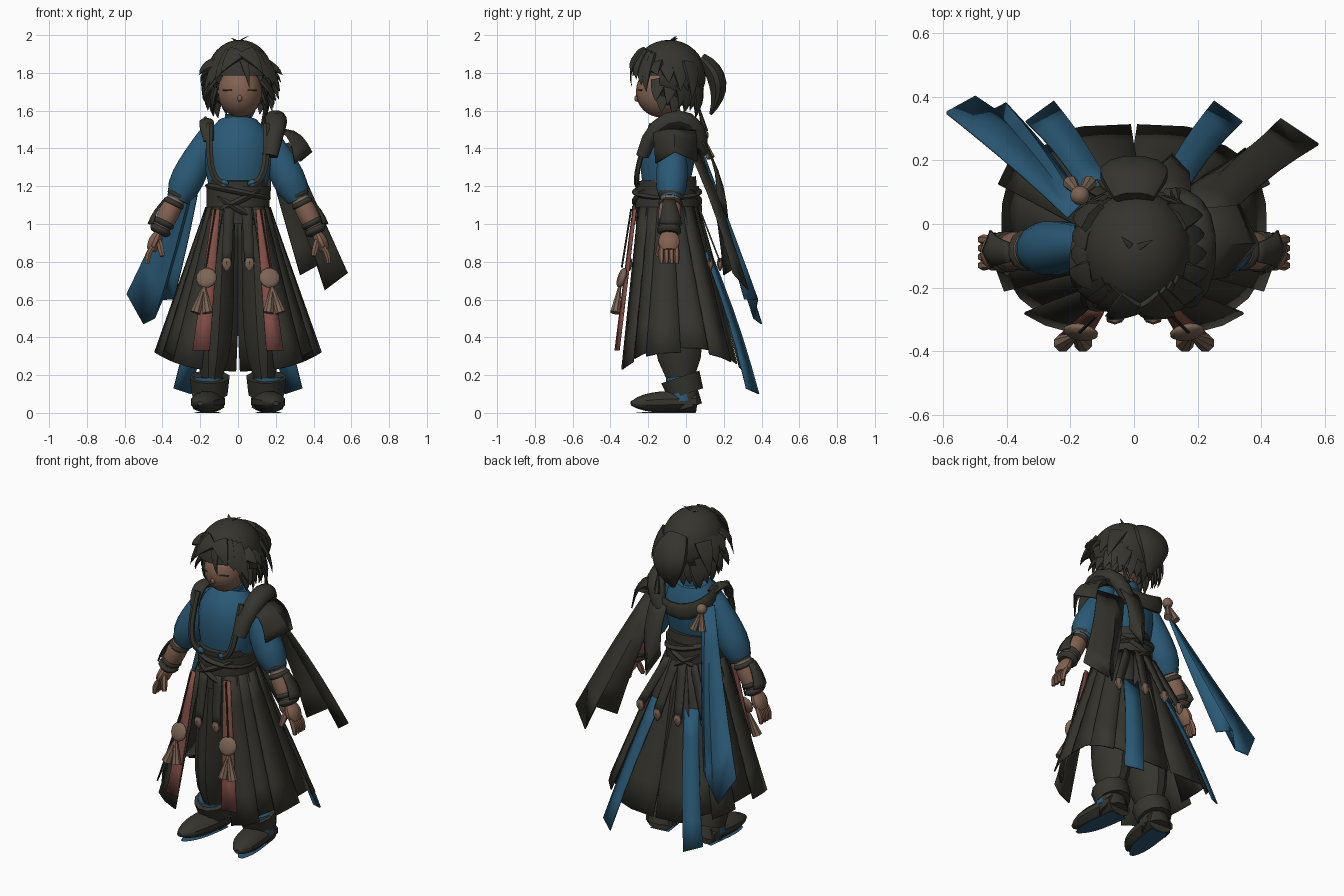
import bpy, bmesh, math
from mathutils import Vector

cube = bpy.data.objects.get("Cube")
if cube:
    bpy.data.objects.remove(cube, do_unlink=True)


def material(name, red_part, green_part, blue_part):
    result = bpy.data.materials.new(name)
    result.use_nodes = True
    color = (red_part, green_part, blue_part, 1)
    result.diffuse_color = color
    result.node_tree.nodes["Principled BSDF"].inputs["Base Color"].default_value = color
    return result


dark = material("charcoal cloth", .036, .035, .027)
blue = material("deep blue cloth", .023, .1, .18)
skin = material("warm skin", .22, .12, .08)
red = material("faded red cloth", .23, .078, .063)
tan = material("tan wood", .2, .128, .088)
across, depthwise, upward = Vector((1, 0, 0)), Vector((0, 1, 0)), Vector((0, 0, 1))
parts = []


# Radius rules along a tube, from its start (0) to its end (1)
def even(t):
    return 1


def flare(t):
    return .3 + .7 * t


def barrel(t):
    return .7 + .3 * math.sin(math.pi * t)


def leaf(t):
    return math.sin(math.pi * (.2 + .75 * t))


def spike(t):
    return 1.03 - t ** 1.3


def bulb(t):
    return .7 + .4 * t - .6 * t ** 6


def puffed(t):
    return .55 + .55 * t - .5 * t ** 8


def shoe(t):
    return 1 - .8 * t ** 4


def finish(name, bm, mat, thickness=0):
    bmesh.ops.recalc_face_normals(bm, faces=bm.faces)
    mesh = bpy.data.meshes.new(name)
    bm.to_mesh(mesh)
    bm.free()
    mesh.materials.append(mat)
    part = bpy.data.objects.new(name, mesh)
    bpy.context.collection.objects.link(part)
    if thickness:
        modifier = part.modifiers.new("thickness", 'SOLIDIFY')
        modifier.thickness, modifier.offset = thickness, 0
    parts.append(part)


def bezier(points, t):
    points = [Vector(p) for p in points]
    while len(points) > 1:
        points = [a.lerp(b, t) for a, b in zip(points, points[1:])]
    return points[0]


def tube(name, points, width, depth, mat, profile=even, ref=depthwise, sides=12, steps=8):
    """Oval tube along a smooth path; depth is measured along ref."""
    bm, rings = bmesh.new(), []
    for i in range(steps + 1):
        t = i / steps
        center = bezier(points, t)
        along = (bezier(points, t + .01) - bezier(points, t - .01)).normalized()
        b = (ref - along * ref.dot(along)).normalized()
        a = b.cross(along)
        turns = [math.tau * (k + .5) / sides for k in range(sides)]
        ring = [center + (a * math.cos(u) * width + b * math.sin(u) * depth) * profile(t) for u in turns]
        rings.append([bm.verts.new((p.x, p.y, max(p.z, 0))) for p in ring])
    for low, high in zip(rings, rings[1:]):
        for k in range(sides):
            bm.faces.new((low[k - 1], low[k], high[k], high[k - 1]))
    bm.faces.new(rings[0])
    bm.faces.new(rings[-1])
    finish(name, bm, mat)


def sheet(name, start, end, bottom, mat, sag=(0, 0, 0), rows=5):
    """Cloth hung from the straight edge start-end down to the bottom points."""
    bm, grid = bmesh.new(), []
    top = [Vector(start).lerp(Vector(end), i / (len(bottom) - 1)) for i in range(len(bottom))]
    for row in range(rows + 1):
        t = row / rows
        bend = Vector(sag) * math.sin(t * math.pi)
        grid.append([bm.verts.new(a.lerp(Vector(b), t) + bend) for a, b in zip(top, bottom)])
    for high, low in zip(grid, grid[1:]):
        for k in range(len(bottom) - 1):
            bm.faces.new((high[k], high[k + 1], low[k + 1], low[k]))
    finish(name, bm, mat, .008)


def ball(name, center, radii, mat, keep=lambda c: True):
    bm = bmesh.new()
    bmesh.ops.create_uvsphere(bm, u_segments=24, v_segments=16, radius=1)
    for v in bm.verts:
        v.co = [c + a * b for c, a, b in zip(center, v.co, radii)]
    gone = [f for f in bm.faces if not keep(f.calc_center_median())]
    bmesh.ops.delete(bm, geom=gone, context='FACES')
    finish(name, bm, mat)


def lock(name, base, tip, width=.05, puff=.03):
    """Pointed hair lock that bulges away from the head."""
    middle = Vector(base).lerp(Vector(tip), .5)
    outward = (middle - Vector((.01, -.1, 1.78))).normalized()
    tube(name, [base, middle + outward * puff, tip], width, width * .35, dark, spike, outward, 6, 4)


def oval(angle, wide, deep, y, z, power=1):
    """Point on a squarish oval; angle zero is the front, growing to the left."""
    s, c = math.sin(math.radians(angle)), math.cos(math.radians(angle))
    return Vector((math.copysign(abs(s) ** power, s) * wide,
                   y - math.copysign(abs(c) ** power, c) * deep, z))


# Head
ball("face", (.01, -.135, 1.7), (.118, .13, .135), skin)
ball("nose", (.01, -.258, 1.665), (.012, .016, .018), skin)
tube("neck", [(0, -.07, 1.5), (0, -.08, 1.62)], .05, .05, skin)

# Hair
ball("hair_cap", (.01, -.09, 1.785), (.175, .195, .19), dark,
     lambda c: c.z > 1.8 or c.y > -.14 and c.z > 1.62)
lock("center_lock", (.03, -.27, 1.87), (.06, -.285, 1.72), .025)
lock("crown_tuft", (0, -.08, 1.96), (.06, -.05, 1.995), .014, .01)
lock("crown_tuft", (0, -.08, 1.96), (-.04, -.04, 1.985), .014, .01)
for side in (-1, 1):
    for i in range(4):
        y, t = -.16 + .06 * i, i / 3
        x = .02 + side * .02
        lock("fringe", (x + side * .07 * t, -.24 + .04 * t, 1.91 - .02 * t),
             (x + side * (.09 + .09 * t), -.29 + .08 * t, 1.8 - .1 * t), .055)
        lock("side_spike", (side * .13, y, 1.85), (.015 + side * (.22 - .02 * t), y + .01, 1.79 - .13 * t), .055)
        lock("side_lock", (side * .13, y + .02, 1.76), (.01 + side * (.19 - .02 * t), y, 1.65 - .05 * t))
        lock("ear_lock", (side * .12, y + .04, 1.72), (.01 + side * .14, y + .03, 1.59 - .02 * (i % 2)))
for i in range(6):
    x = .044 * (i - 2.4)
    lock("nape_lock", (x, .05, 1.72), (x, .05, 1.56 + .02 * (i % 2)))
tube("tied_back_hair", [(0, .08, 1.88), (0, .23, 1.76), (0, .13, 1.58)], .11, .05, dark, leaf)
tube("hair_string", [(.13, .04, 1.82), (.14, .07, 1.6)], .006, .006, dark, sides=6)
tube("string_tassel", [(.14, .07, 1.61), (.13, .1, 1.49)], .018, .018, dark, flare, sides=6)

# Torso, collar and wrapped waist
tube("shirt", [(0, -.1, 1.12), (0, -.12, 1.3), (0, -.06, 1.55)], .2, .16, blue, bulb, sides=20)
tube("collar", [(0, -.065, 1.5), (0, -.07, 1.58)], .07, .07, blue)
tube("waist_wrap", [(0, -.1, 1), (0, -.1, 1.2)], .17, .17, dark, sides=20)
tube("waist_band", [(0, -.1, 1.18), (0, -.105, 1.24)], .157, .16, dark, sides=20)
for tilt, z in ((.6, 1.08), (-.5, 1.12), (.2, 1.17)):
    lean = Vector((tilt * .03, 0, .03))
    middle = Vector((0, -.1, z))
    tube("crossed_sash", [middle - lean, middle + lean], .18, .187, dark, barrel, sides=20)
tube("right_shoulder_strap", [(-.155, -.2, 1.44), (-.175, -.16, 1.58), (-.16, -.02, 1.53)],
     .02, .04, dark, barrel, across)

# Rolled hood, capes and shoulder tassel
tube("rolled_hood", [(.17, -.23, 1.36), (.22, -.16, 1.63), (.22, .1, 1.6), (.1, .08, 1.38)],
     .05, .06, dark, barrel, across)
tube("hood_back_band", [(.16, .06, 1.46), (0, .13, 1.36), (-.2, .1, 1.45), (-.17, -.06, 1.54)],
     .02, .05, dark, barrel, upward)
sheet("shoulder_flap", (.2, -.18, 1.5), (.2, .05, 1.5),
      [(.3, -.16, 1.32), (.39, -.06, 1.38), (.33, .06, 1.33)], dark, (.02, 0, .04))
sheet("hood_tail", (.06, .09, 1.45), (.18, .08, 1.45),
      [(.06, .16, 1.15), (.12, .22, 1.03), (.17, .16, 1.15)], dark, (0, .03, 0))
sheet("dark_cape", (.27, 0, 1.43), (.14, .08, 1.39),
      [(.58, .25, .74), (.46, .33, .65), (.42, .28, .78), (.33, .2, .73)], dark, (0, .02, 0))
sheet("blue_cape", (-.21, .02, 1.48), (-.16, .07, 1.46),
      [(-.59, .35, .63), (-.5, .4, .47), (-.44, .36, .5), (-.4, .38, .6), (-.34, .31, .6)], blue, (.01, 0, 0))
ball("shoulder_knot", (-.17, .09, 1.47), (.03, .03, .03), tan)
for side in (-1, 1):
    tube("shoulder_tassel", [(-.17, .09, 1.46), (-.17 + side * .03, .13, 1.35)], .024, .024, tan, flare, sides=8)

for s, side in ((-1, "right"), (1, "left")):
    def at(x, y, z):
        return Vector((s * x, y, z))

    # Closed eyes and suspenders
    sheet(side + "_closed_eye", (.01 + s * .04, -.25, 1.712), (.01 + s * .09, -.235, 1.712),
          [(.01 + s * .04, -.252, 1.706), (.01 + s * .09, -.237, 1.706)], dark, rows=1)
    tube(side + "_suspender", [at(.15, -.18, 1.53), at(.16, -.28, 1.27), at(.13, -.26, 1.22),
         at(.06, -.26, 1.21)], .02, .014, dark, sides=6)
    ball(side + "_waist_stud", at(.075, -.262, 1.215), (.025, .012, .02), blue)

    # Flat skirt panels in two overlapping layers, fanned from front to back
    count, first, step = 7, 20, 22.5
    for i in range(count):
        layer = .025 * (i % 2)
        angles = [first + step * (i + k) for k in (-.1, .5, 1.1)]
        bottom = []
        for angle in angles:
            drop = .22 + layer + .1 * math.sin(math.radians(angle)) ** 2
            bottom.append(oval(s * angle, .44 - layer, .33 - layer, -.02, drop, .7))
        ends = [oval(s * (angle + 10), .17, .17, -.1, 1.09) for angle in angles]
        sheet(side + "_skirt_panel", ends[0], ends[-1], bottom, dark)

    # Red sash with wooden disc and tassels
    sheet(side + "_red_sash", at(.095, -.28, 1.08), at(.135, -.265, 1.08),
          [at(.15, -.375, .33), at(.24, -.355, .33)], red)
    tube(side + "_cord", [at(.12, -.29, 1.08), at(.17, -.34, .77)], .005, .005, dark, sides=6)
    tube(side + "_disc", [at(.165, -.325, .71), at(.17, -.355, .72)], .056, .056, tan, barrel, upward)
    for dx in (-.02, .045):
        tube(side + "_tassel", [at(.18, -.35, .67), at(.18 + dx, -.375, .53)], .03, .028, tan, flare, sides=8)

    # Hanging straps with pointed tips
    for angle, x, y in ((16, .06, -.3), (150, .22, .13), (172, .07, .18)):
        root = oval(s * angle, .17, .17, -.1, 1.09)
        end = at(x, y, .8)
        half = across * .027
        sheet(side + "_strap", root - half, root + half, [end - half, end + half], dark)
        tube(side + "_strap_tip", [end + upward * .02, end - upward * .05], .028, .016, tan, leaf, sides=6)

    # Long blue back ribbon
    sheet(side + "_back_ribbon", at(.08, .13, .85), at(.16, .1, .85),
          [at(.25, .385, .1), at(.34, .32, .13)], blue, (0, .015, 0))

    # Baggy trousers, blue ankle, cuffed boot with blue sole
    tube(side + "_trouser", [at(.09, -.08, 1.05), at(.12, -.05, .6), at(.14, -.03, .18)], .11, .15, dark, bulb)
    tube(side + "_ankle", [at(.16, -.015, .06), at(.155, -.025, .19)], .085, .085, blue)
    tube(side + "_boot_shaft", [at(.155, .01, .03), at(.16, -.02, .13)], .085, .08, dark)
    tube(side + "_boot_cuff", [at(.15, 0, .1), at(.15, -.03, .19)], .108, .11, dark, lambda t: .9 + .1 * t)
    heel, arch, toe = at(.15, .05, .06), at(.17, -.15, .06), at(.2, -.29, .05)
    tube(side + "_boot", [heel, arch, toe], .085, .06, dark, shoe, upward)
    flat = Vector((1, .9, 0))
    tube(side + "_sole", [p * flat for p in (heel, arch, toe)], .06, .007, blue, shoe, upward)

    # Puffed sleeve, forearm and bracers
    shoulder, elbow, wrist = at(.14, -.065, 1.49), at(.31, -.08, 1.17), at(.42, -.09, .95)
    tube(side + "_sleeve", [shoulder, at(.2, -.07, 1.38), at(.32, -.08, 1.13)], .1, .095, blue, puffed)
    tube(side + "_forearm", [elbow, wrist], .057, .062, skin, barrel)
    for place in (.08, .28, .75, .92):
        middle = elbow.lerp(wrist, place)
        half = (wrist - elbow) * .09
        tube(side + "_bracer", [middle - half, middle + half], .06, .066, dark, barrel)
    sheet(side + "_bracer_plate", at(.39, -.06, 1.13), at(.39, -.12, 1.13),
          [at(.45, -.02, 1), at(.475, -.085, 1), at(.45, -.14, 1)], dark, (s * .01, 0, 0))

    # Hand
    tube(side + "_palm", [wrist, at(.46, -.09, .86)], .036, .058, skin, barrel)
    for k in range(4):
        y = -.13 + .027 * k
        tube(side + "_finger", [at(.45, y, .88), at(.48, y, .84), at(.48, y, .79)], .016, .016, skin, barrel, sides=6)
    tube(side + "_thumb", [at(.42, -.12, .92), at(.4, -.15, .83)], .018, .018, skin, barrel, sides=6)

# Soft shading with crisp edges
bpy.ops.object.select_all(action='DESELECT')
for part in parts:
    part.select_set(True)
bpy.context.view_layer.objects.active = parts[0]
bpy.ops.object.shade_smooth_by_angle(angle=math.radians(35))
